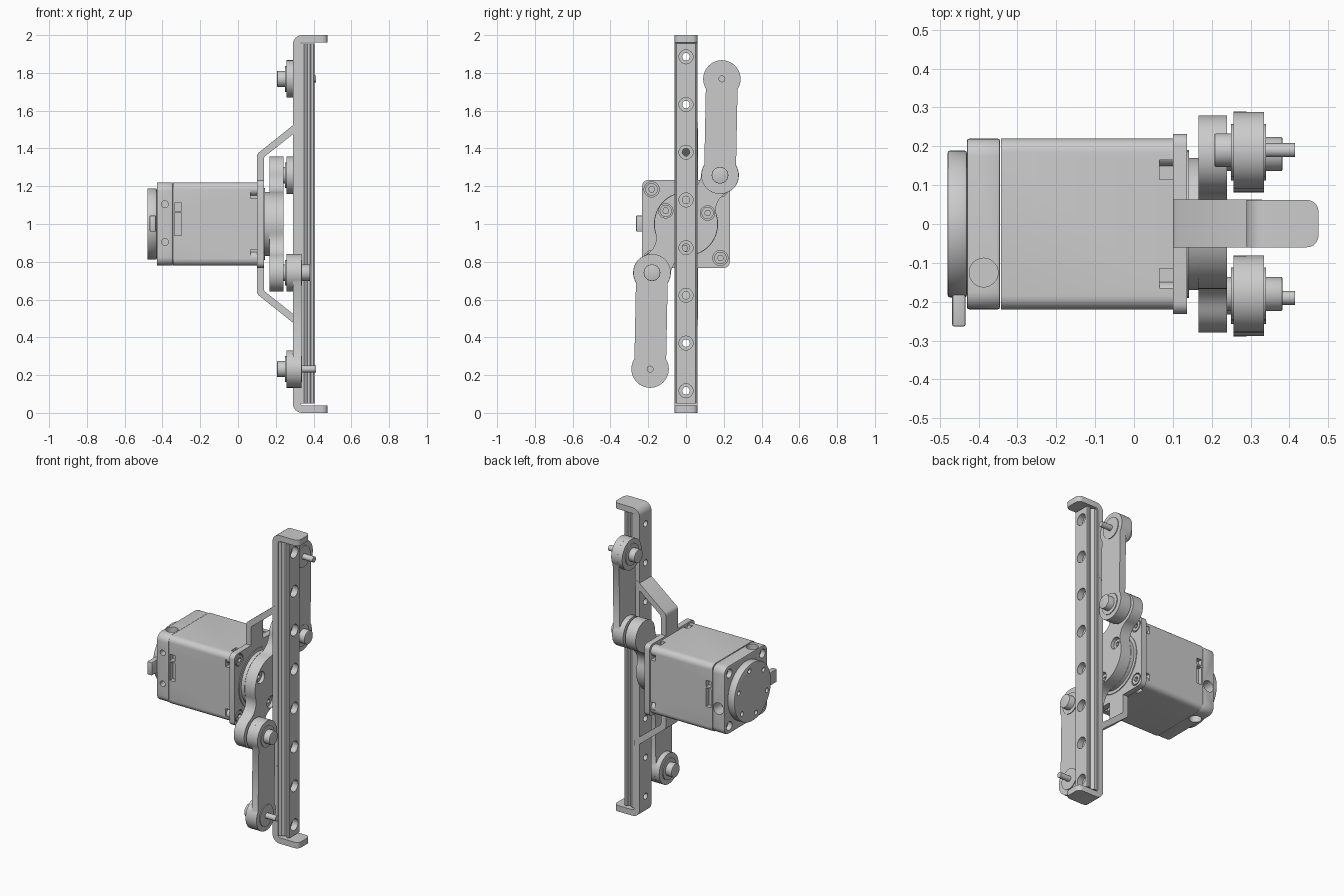
import bpy, bmesh, math
from math import sin, cos, pi, atan2, asin, sqrt, radians
from mathutils import Vector

if "Cube" in bpy.data.objects:
    bpy.data.objects.remove(bpy.data.objects["Cube"])

MAP = {'x': lambda u, v, w: (w, u, v),
       'y': lambda u, v, w: (u, w, v),
       'z': lambda u, v, w: (u, v, w)}


def apply_mods(ob):
    bpy.context.view_layer.objects.active = ob
    for m in list(ob.modifiers):
        bpy.ops.object.modifier_apply(modifier=m.name)


def prism(name, axis, pts, lo, hi, bevel=0):
    """Extrude a 2D outline along an axis between lo and hi."""
    bm = bmesh.new()
    a = [bm.verts.new(MAP[axis](u, v, lo)) for u, v in pts]
    b = [bm.verts.new(MAP[axis](u, v, hi)) for u, v in pts]
    bm.faces.new(a)
    bm.faces.new(b)
    n = len(pts)
    for i in range(n):
        j = (i + 1) % n
        bm.faces.new((a[i], a[j], b[j], b[i]))
    bmesh.ops.recalc_face_normals(bm, faces=bm.faces[:])
    me = bpy.data.meshes.new(name)
    bm.to_mesh(me)
    bm.free()
    ob = bpy.data.objects.new(name, me)
    bpy.context.collection.objects.link(ob)
    if bevel:
        m = ob.modifiers.new('bevel', 'BEVEL')
        m.width, m.segments, m.angle_limit = bevel, 2, radians(50)
        apply_mods(ob)
    return ob


def arc(c, r, a0, a1, n=12):
    return [(c[0] + r * cos(a0 + (a1 - a0) * i / n),
             c[1] + r * sin(a0 + (a1 - a0) * i / n)) for i in range(n + 1)]


def disc(name, axis, c, r, lo, hi, bevel=0, n=40):
    return prism(name, axis, arc(c, r, 0, 2 * pi, n)[:-1], lo, hi, bevel)


def rect(u0, u1, v0, v1):
    return [(u0, v0), (u1, v0), (u1, v1), (u0, v1)]


def rounded(pts, n=6):
    """Fillet the corners of an outline given as (u, v, radius)."""
    out = []
    for i, (u, v, r) in enumerate(pts):
        p = Vector((u, v))
        if not r:
            out.append((u, v))
            continue
        d0 = (Vector(pts[i - 1][:2]) - p).normalized()
        d1 = (Vector(pts[(i + 1) % len(pts)][:2]) - p).normalized()
        half = d0.angle(d1) / 2
        c = p + (d0 + d1).normalized() * (r / sin(half))
        s = p + d0 * (r / math.tan(half)) - c
        e = p + d1 * (r / math.tan(half)) - c
        a0, a1 = atan2(s.y, s.x), atan2(e.y, e.x)
        da = (a1 - a0 + pi) % (2 * pi) - pi
        out += arc(c, r, a0, a0 + da, n)
    return out


def cut(ob, cutters):
    for c in cutters:
        c.hide_render = True
        m = ob.modifiers.new('cut', 'BOOLEAN')
        m.operation, m.solver, m.object = 'DIFFERENCE', 'EXACT', c
        apply_mods(ob)
        bpy.data.objects.remove(c)


def square(h, r):
    return rounded([(u, 1 + v, r) for u, v in ((-h, -h), (h, -h), (h, h), (-h, h))])


# C-shaped mounting plate with rounded end flanges
side = [(.29, 0, .05), (.475, 0, 0), (.475, .038, 0), (.33, .038, .014)]
side += [(x, 2 - z, r) for x, z, r in reversed(side)]
plate = prism('mounting_plate', 'y', rounded(side), -.06, .062)
bm = bmesh.new()
bm.from_mesh(plate.data)
tips = [e for e in bm.edges if all(v.co.x > .474 for v in e.verts)
        and abs(e.verts[0].co.y - e.verts[1].co.y) < .01]
bmesh.ops.bevel(bm, geom=tips, offset=.03, segments=5, profile=.5, affect='EDGES')
bm.to_mesh(plate.data)
bm.free()
hole_z = [.117 + i * .2526 for i in range(8)]
cut(plate, [disc('c', 'x', (0, z), .02, .25, .37, n=20) for z in hole_z])

# Linear rail with side grooves and counterbored holes
half = [(.33, .056), (.35, .056), (.368, .042), (.38, .042), (.386, .056), (.4, .056), (.405, .051)]
prof = half + [(x, -y) for x, y in reversed(half)]
rail = prism('rail', 'z', prof, .05, 1.955)
cut(rail, [disc('c', 'x', (0, z), .037, .365, .45, n=24) for z in hole_z])
cut(rail, [disc('c', 'x', (0, z), .02, .3, .4, n=20) for z in hole_z])

# Motor face plate with bent struts to the mounting plate
face = prism('face_plate', 'x', square(.232, .03), .1, .137)
disc('face_boss', 'x', (0, 1), .19, .137, .142)
for s, nm in ((1, 'upper'), (-1, 'lower')):
    path = [(.1, .2, 0), (.1, .37, .03), (.3, .53, 0), (.33, .54, 0), (.33, .507, 0),
            (.137, .353, .02), (.137, .2, 0)]
    prism(nm + '_strut', 'y', rounded([(x, 1 + s * z, r) for x, z, r in path]), -.061, .063)


def screw(name, y, z, r, x0, x1):
    ob = disc(name, 'x', (y, z), r, x0, x1, n=24)
    cut(ob, [disc('c', 'x', (y, z), r * .5, x1 - .015, x1 + .1, n=6)])


corners = [(y, z) for y in (-.182, .182) for z in (.82, 1.183)]
cut(face, [disc('c', 'x', c, .04, .12, .2, n=28) for c in corners])
for y, z in corners:
    screw('face_screw', y, z, .033, .06, .137)

# Motor body with bolt pockets and side slots
body = prism('motor_body', 'x', square(.22, .035), -.343, .1)
cuts = []
for s in (-1, 1):
    for t in (-1, 1):
        cuts.append(prism('c', 'z', rect(.066, .11, s * .14 - .025, s * .14 + .025),
                          1 + t * .22 - .035, 1 + t * .22 + .035))
        cuts.append(prism('c', 'z', rect(.066, .11, s * .22 - .035, s * .22 + .035),
                          1 + t * .16 - .024, 1 + t * .16 + .024))
    for z0, z1 in ((.94, 1.06), (1.07, 1.11)):
        cuts.append(prism('c', 'y', rect(-.335, -.298, z0, z1), s * .22 - .03, s * .22 + .03))
cut(body, cuts)

# Rear cap with cable ports and screw holes
cap = prism('rear_cap', 'x', square(.22, .045), -.43, -.345, .006)
cut(cap, [disc('c', 'z', (-.387, -.125), .037, 1.14, 1.3),
          disc('c', 'z', (-.387, .1), .037, .7, .86),
          disc('c', 'y', (-.387, .95), .037, .14, .3),
          disc('c', 'y', (-.387, 1.105), .018, -.3, -.18),
          disc('c', 'y', (-.387, .905), .018, -.3, -.18)]
    + [disc('c', 'x', (y, 1 + z), .028, -.5, -.4, n=24) for y in (-.17, .17) for z in (-.17, .17)])

# Encoder cover and connector tab
cover = disc('encoder_cover', 'x', (0, 1), .189, -.48, -.43, .006, 64)
cut(cover, [disc('c', 'x', (.15 * cos(a), 1 + .15 * sin(a)), .015, -.5, -.46, n=16)
            for a in (pi / 3 * i + .3 for i in range(6))])
prism('connector_tab', 'x', rect(-.264, -.15, .96, 1.045), -.468, -.434, .005)

# Output hub
disc('output_hub', 'x', (0, 1), .17, .142, .166, n=64)

# Double crank: hub disc with two filleted lobes
R, r, f = .168, .1, .1
ly, lz = .18, .258
d, th = sqrt(ly**2 + lz**2), atan2(lz, ly)
x = ((R + f)**2 - (r + f)**2 + d * d) / (2 * d)
y = sqrt((R + f)**2 - x * x)
t0, ph = atan2(y, x), atan2(y, d - x)
loop = arc((x, -y), f, pi - t0, ph)[1:] + arc((d, 0), r, ph - pi, pi - ph, 30)[1:]
loop += arc((x, y), f, -ph, t0 - pi)[1:] + arc((0, 0), R, t0, pi - t0, 16)[1:]
outline = []
for k in (th, th + pi):
    outline += [(u * cos(k) - v * sin(k), 1 + u * sin(k) + v * cos(k)) for u, v in loop]
crank = prism('crank', 'x', outline, .166, .24)
bolts = [(.128 * cos(radians(a)), 1 + .128 * sin(radians(a))) for a in (27, 147, 267)]
cut(crank, [disc('c', 'x', c, .038, .195, .3, n=28) for c in bolts])
for by, bz in bolts:
    screw('crank_screw', by, bz, .032, .19, .222)

# Links with end bosses, washers and pins, one per crank lobe
w, r = .084, .099
al = asin(w / r)
for s, nm in ((1, 'upper'), (-1, 'lower')):
    a, b = (s * .18, 1 + s * .258), (s * .19, 1 + s * .768)
    k = atan2(b[1] - a[1], b[0] - a[0])
    dog = arc(b, r, k - pi + al, k + pi - al, 32) + arc(a, r, k + al, k + 2 * pi - al, 32)
    prism(nm + '_link', 'x', dog, .29, .335)
    for c in (a, b):
        disc(nm + '_link_boss', 'x', c, r, .256, .29)
        disc(nm + '_washer', 'x', c, .068, .25, .34)
    disc(nm + '_joint_pin', 'x', a, .044, .2, .382, .004)
    disc(nm + '_end_pin_head', 'x', b, .043, .207, .3, .004)
    disc(nm + '_end_pin', 'x', b, .018, .3, .414, n=20)

# Smooth shading with sharp edges kept
bpy.ops.object.select_all(action='SELECT')
bpy.ops.object.shade_smooth_by_angle(angle=radians(30))
